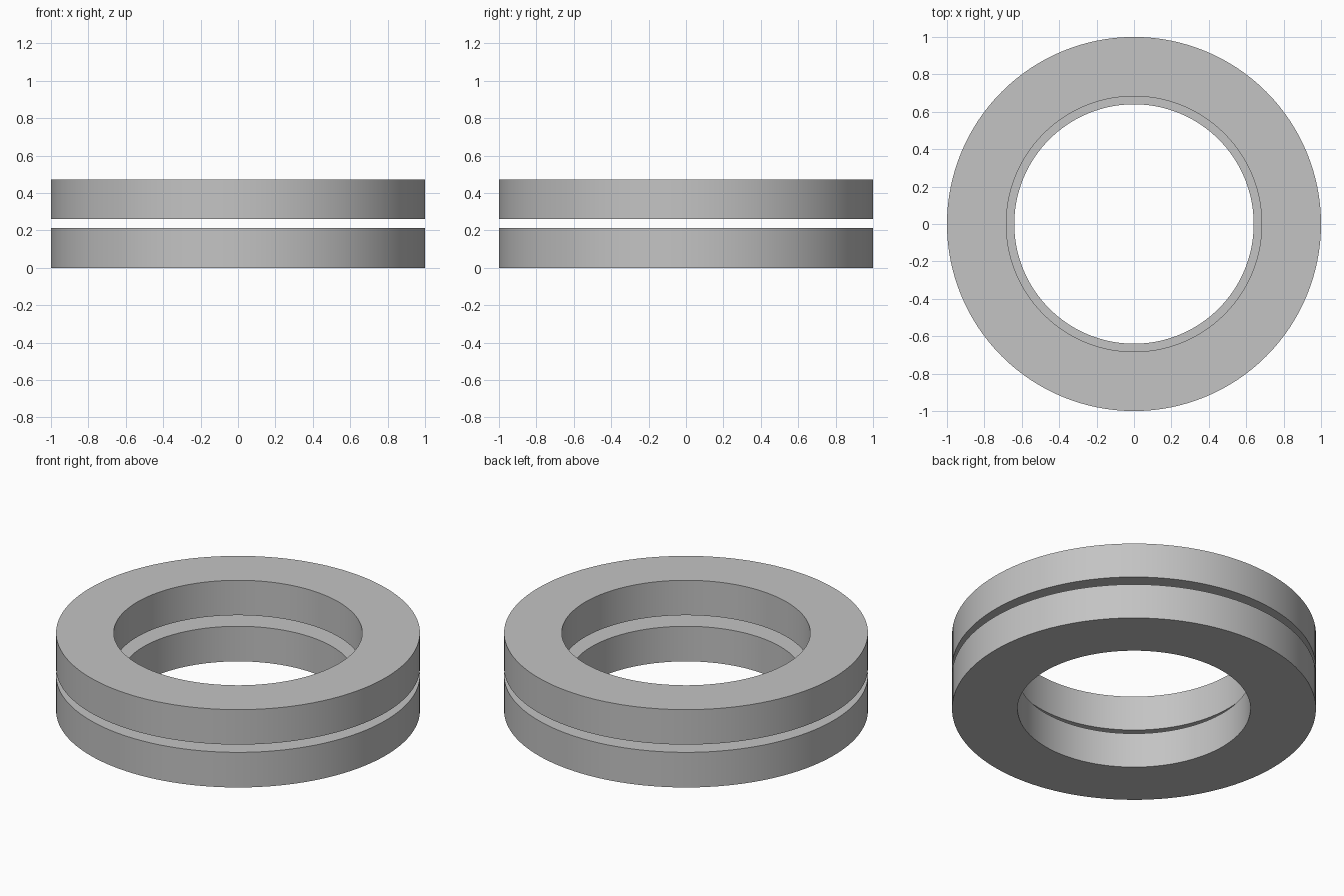
import bpy
import bmesh
import math

SEGMENTS = 128

cube = bpy.data.objects.get("Cube")
if cube:
    bpy.data.objects.remove(cube, do_unlink=True)

# Plain steel grey
steel = bpy.data.materials.new("steel_grey")
steel.use_nodes = True
colour = (0.55, 0.55, 0.55, 1)
steel.diffuse_color = colour
steel.node_tree.nodes["Principled BSDF"].inputs["Base Color"].default_value = colour


def make_washer(name, inner, outer, bottom, top):
    """Spin a rectangular section around z into a flat ring."""
    bm = bmesh.new()
    corners = [(inner, bottom), (outer, bottom), (outer, top), (inner, top)]
    verts = [bm.verts.new((r, 0, z)) for r, z in corners]
    edges = [bm.edges.new((verts[i], verts[(i + 1) % 4])) for i in range(4)]
    bmesh.ops.spin(bm, geom=verts + edges, cent=(0, 0, 0), axis=(0, 0, 1),
                   angle=2 * math.pi, steps=SEGMENTS, use_merge=True)
    bmesh.ops.remove_doubles(bm, verts=bm.verts[:], dist=0.0001)
    bmesh.ops.recalc_face_normals(bm, faces=bm.faces[:])
    mesh = bpy.data.meshes.new(name)
    bm.to_mesh(mesh)
    bm.free()
    mesh.materials.append(steel)
    ring = bpy.data.objects.new(name, mesh)
    bpy.context.collection.objects.link(ring)
    bpy.ops.object.select_all(action="DESELECT")
    ring.select_set(True)
    bpy.context.view_layer.objects.active = ring
    bpy.ops.object.shade_smooth_by_angle(angle=math.radians(30))


# Two separate rings with an open gap; the lower bore is slightly narrower
make_washer("lower_washer", 0.64, 1.0, 0.0, 0.213)
make_washer("upper_washer", 0.683, 1.0, 0.26, 0.472)
